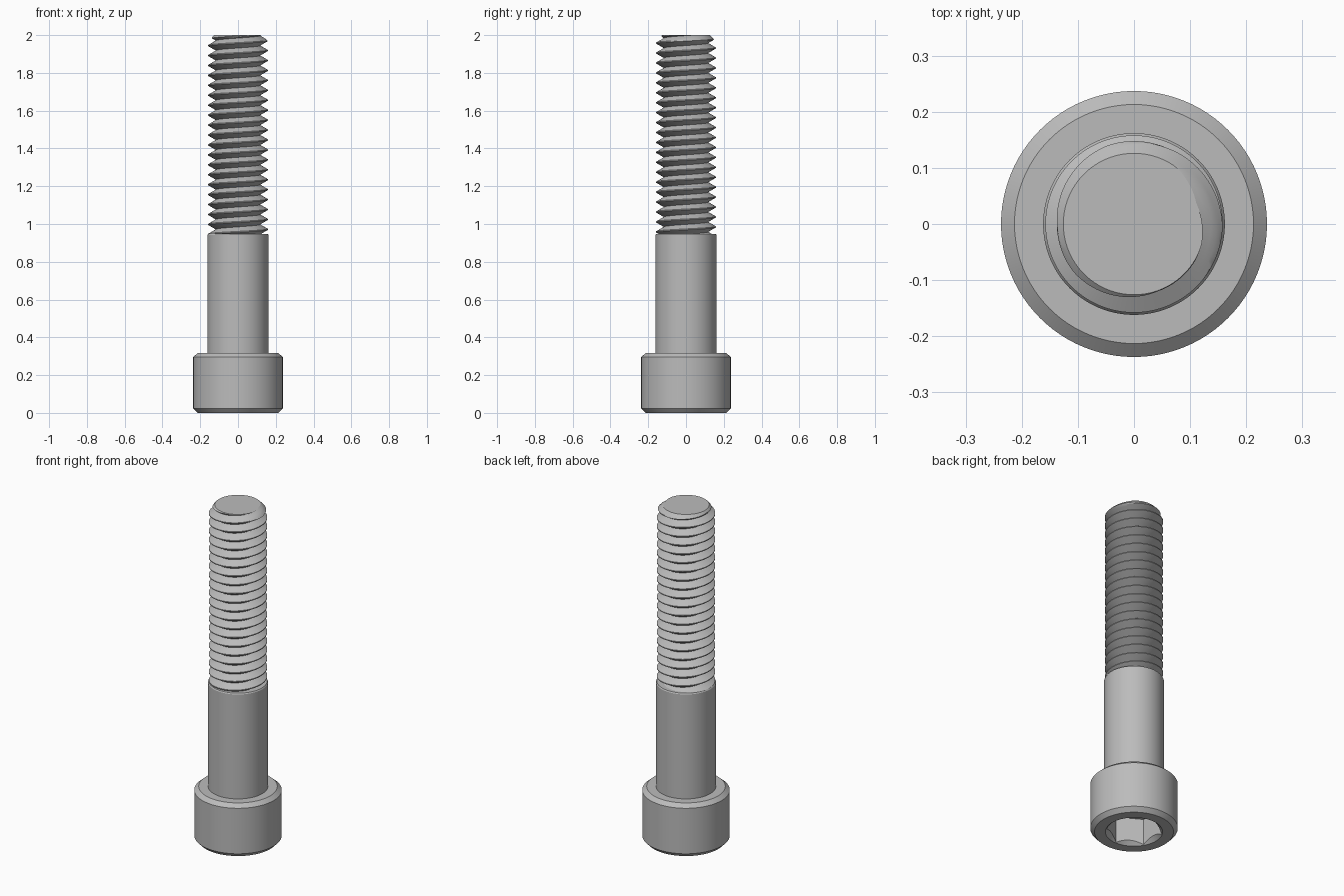
import bpy
import bmesh
from math import sin, cos, pi, floor, radians

if "Cube" in bpy.data.objects:
    bpy.data.objects.remove(bpy.data.objects["Cube"], do_unlink=True)

SIDES = 96
TOP = 2.0
THREAD_START = 0.947
PITCH = 0.0526
CREST_R, ROOT_R = 0.158, 0.117
CREST_Z = 1.971          # height of the last crest on the +x side

steel = bpy.data.materials.new("plain_grey_steel")
steel.use_nodes = True
GREY = (0.5, 0.5, 0.5, 1)
steel.diffuse_color = GREY
steel.node_tree.nodes["Principled BSDF"].inputs["Base Color"].default_value = GREY


def make_object(name, bm):
    bmesh.ops.recalc_face_normals(bm, faces=bm.faces)
    mesh = bpy.data.meshes.new(name)
    bm.to_mesh(mesh)
    bm.free()
    mesh.materials.append(steel)
    obj = bpy.data.objects.new(name, mesh)
    bpy.context.collection.objects.link(obj)
    return obj


def lathe(name, profile, sides=SIDES, turn=0.0):
    """Closed solid of revolution from (radius, height) points."""
    bm = bmesh.new()
    rings = [[bm.verts.new((r * cos(turn + 2 * pi * i / sides),
                            r * sin(turn + 2 * pi * i / sides), z))
              for i in range(sides)] for r, z in profile]
    for low, high in zip(rings, rings[1:]):
        for i in range(sides):
            j = (i + 1) % sides
            bm.faces.new((low[i], low[j], high[j], high[i]))
    bm.faces.new(rings[0])
    bm.faces.new(rings[-1])
    return make_object(name, bm)


def activate(obj):
    bpy.ops.object.select_all(action='DESELECT')
    obj.select_set(True)
    bpy.context.view_layer.objects.active = obj


def smooth(obj, degrees=20):
    activate(obj)
    bpy.ops.object.shade_smooth_by_angle(angle=radians(degrees))


def cut(obj, cutter):
    mod = obj.modifiers.new("cut", 'BOOLEAN')
    mod.operation = 'DIFFERENCE'
    mod.solver = 'EXACT'
    mod.object = cutter
    activate(obj)
    bpy.ops.object.modifier_apply(modifier=mod.name)
    bpy.data.objects.remove(cutter, do_unlink=True)


# Cylindrical head, chamfered at both ends
head = lathe("head", [(0.214, 0), (0.237, 0.024), (0.237, 0.296), (0.213, 0.317)])

# Hexagonal socket with a countersunk mouth
cut(head, lathe("socket_cutter", [(0.152, -0.02), (0.152, 0.16)], 6, pi / 6))
cut(head, lathe("mouth_cutter", [(0.175, -0.02), (0.115, 0.04)]))
smooth(head)

# Plain shank with a small end chamfer
shank = lathe("shank", [(0.162, 0.3), (0.162, 0.941), (0.158, THREAD_START)])
smooth(shank)


# Threaded end: radius depends on the helical phase, cut by an end chamfer
def thread_radius(angle, z):
    phase = (z - CREST_Z) / PITCH - angle / (2 * pi)
    off = abs(phase - floor(phase + 0.5))
    t = min(max((off - 0.05) / 0.45, 0), 1)
    r = CREST_R + (ROOT_R - CREST_R) * t
    return min(r, 0.126 + TOP - z)


steps = [0, 0.05] + [0.05 + 0.45 * k / 4 for k in range(1, 5)]
steps += [1 - s for s in reversed(steps[1:-1])]
bm = bmesh.new()
columns = []
for i in range(SIDES + 1):
    angle = 2 * pi * i / SIDES
    column = []
    for turn in range(-22, 3):
        for s in steps:
            z = CREST_Z + PITCH * (turn + s + i / SIDES)
            z = min(max(z, THREAD_START - 0.005), TOP)
            r = thread_radius(angle, z)
            column.append(bm.verts.new((r * cos(angle), r * sin(angle), z)))
    columns.append(column)
for a, b in zip(columns, columns[1:]):
    for k in range(len(a) - 1):
        bm.faces.new((a[k], b[k], b[k + 1], a[k + 1]))
bmesh.ops.remove_doubles(bm, verts=bm.verts, dist=0.00002)
bmesh.ops.dissolve_degenerate(bm, edges=bm.edges, dist=0.00002)

# Flat end face
rim = [e for e in bm.edges if e.is_boundary and e.verts[0].co.z > TOP - 0.01]
bmesh.ops.contextual_create(bm, geom=rim)
thread = make_object("thread", bm)
smooth(thread)
